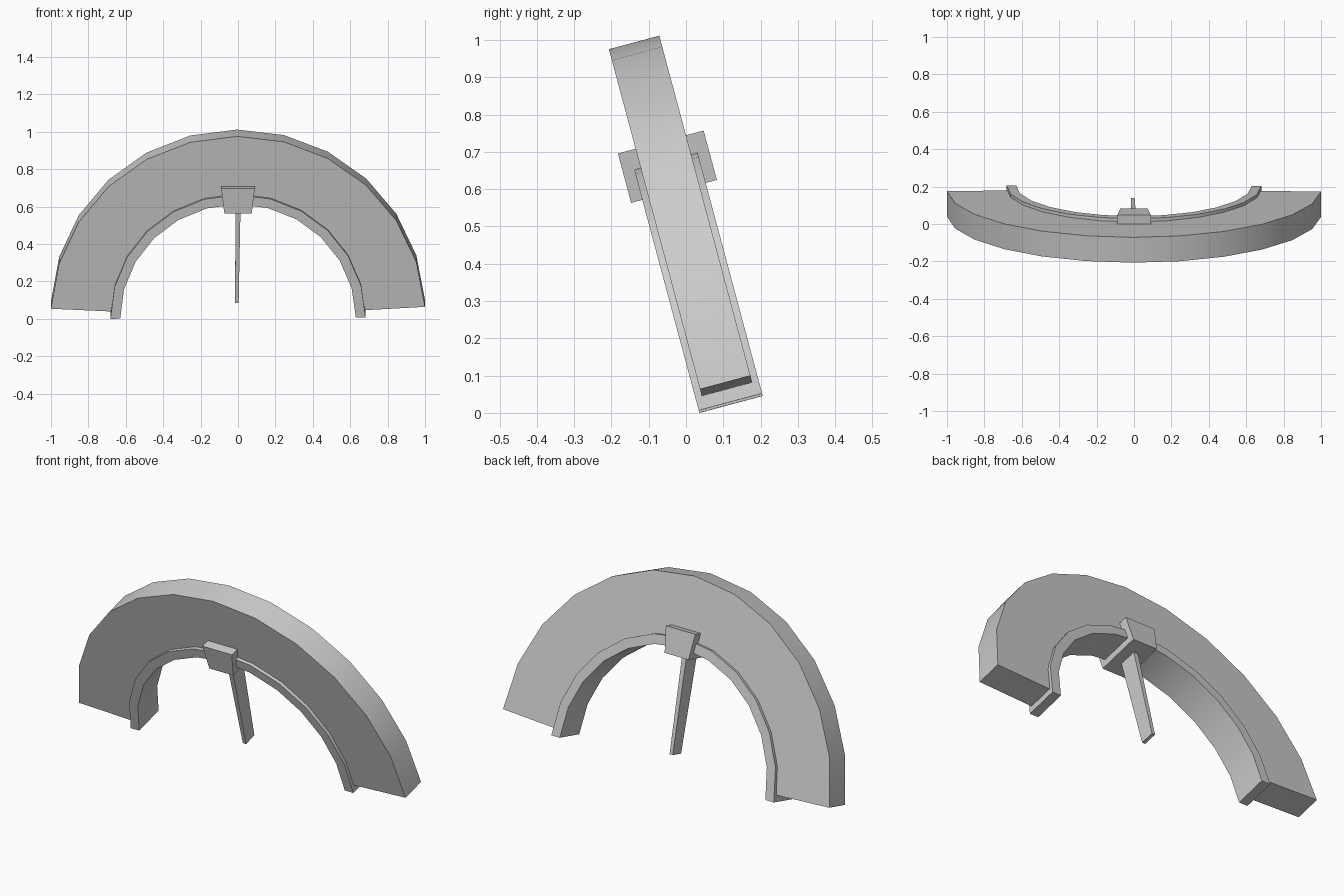
import bpy, bmesh
from math import sin, cos, radians

if "Cube" in bpy.data.objects:
    bpy.data.objects.remove(bpy.data.objects["Cube"])

TILT = radians(15)
ROLL = -0.3                      # the arch sits very slightly rolled
CENTRE = (0, 0.12, 0.026)


def finish(name, bm):
    bmesh.ops.recalc_face_normals(bm, faces=bm.faces)
    mesh = bpy.data.meshes.new(name)
    bm.to_mesh(mesh)
    bm.free()
    obj = bpy.data.objects.new(name, mesh)
    bpy.context.collection.objects.link(obj)
    obj.location = CENTRE
    obj.rotation_euler = (TILT, 0, 0)
    return obj


def loft(name, sections, smooth=False):
    """Skin a row of four-sided sections and cap both ends."""
    bm = bmesh.new()
    rows = [[bm.verts.new(p) for p in sec] for sec in sections]
    for a, b in zip(rows, rows[1:]):
        for i in range(4):
            j = (i + 1) % 4
            bm.faces.new((a[i], a[j], b[j], b[i]))
    bm.faces.new(rows[0])
    bm.faces.new(rows[-1])
    obj = finish(name, bm)
    if smooth:
        bpy.ops.object.select_all(action='DESELECT')
        obj.select_set(True)
        bpy.context.view_layer.objects.active = obj
        bpy.ops.object.shade_smooth_by_angle(angle=radians(30))
    return obj


def half_ring(name, r_in, r_out, depth, half_angle, segments=12):
    h = depth / 2
    sections = []
    for i in range(segments + 1):
        t = radians(ROLL - half_angle + 2 * half_angle * i / segments)
        sections.append([(r * sin(t), y, r * cos(t)) for r, y in
                         ((r_in, -h), (r_out, -h), (r_out, h), (r_in, h))])
    return loft(name, sections, smooth=True)


def tapered_bar(name, low, high):
    """Each end is (centre x, half width, half depth, height)."""
    loft(name, [[(x - w, -d, z), (x + w, -d, z), (x + w, d, z), (x - w, d, z)]
                for x, w, d, z in (low, high)])


# Broad outer arch and the slightly deeper inner rim
half_ring("outer_arch", 0.68, 1.0014, 0.14, 87)
half_ring("inner_rim", 0.63, 0.682, 0.176, 90)

# Wedge-shaped keystone clamped through the rim
tapered_bar("keystone", (0, 0.073, 0.119, 0.588), (0, 0.09, 0.119, 0.725))

# Tapered rod hanging from the keystone
tapered_bar("hanging_rod", (-0.006, 0.0095, 0.038, 0.07),
            (0, 0.0135, 0.048, 0.6))
